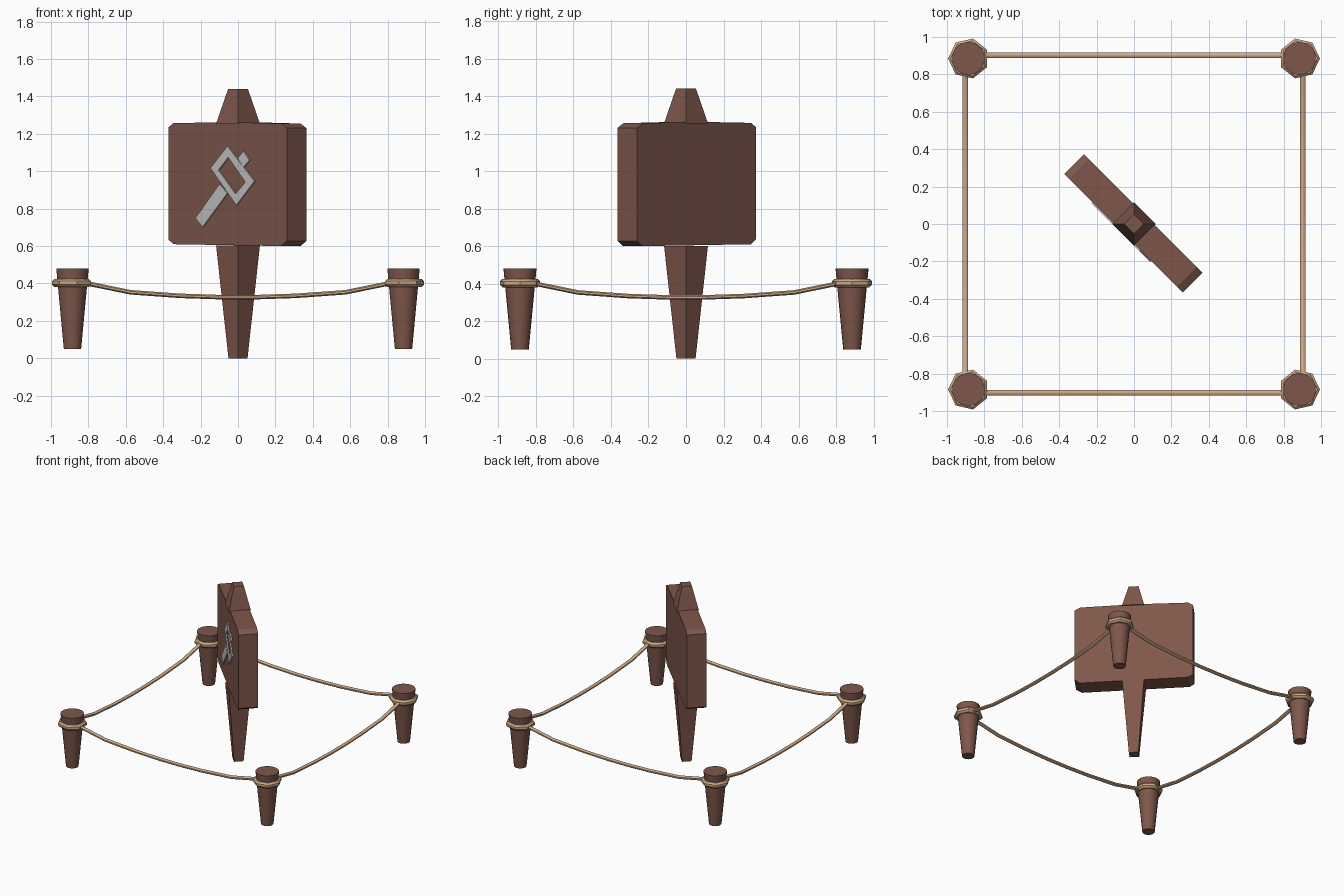
import bpy, bmesh, math
from mathutils import Vector, Matrix

if "Cube" in bpy.data.objects:
    bpy.data.objects.remove(bpy.data.objects["Cube"])


def material(name, rgb):
    m = bpy.data.materials.new(name)
    m.diffuse_color = (*rgb, 1)
    m.use_nodes = True
    m.node_tree.nodes["Principled BSDF"].inputs["Base Color"].default_value = m.diffuse_color
    return m


WOOD = material("brown_wood", (0.21, 0.095, 0.069))
ROPE = material("tan_rope", (0.62, 0.40, 0.24))
METAL = material("silver", (0.55, 0.55, 0.55))
TURN = Matrix.Rotation(math.radians(-45), 4, 'Z')


def finish(name, bm, mat, matrix=Matrix(), smooth=False):
    bmesh.ops.recalc_face_normals(bm, faces=bm.faces)
    me = bpy.data.meshes.new(name)
    bm.to_mesh(me)
    bm.free()
    me.materials.append(mat)
    me.transform(matrix)
    ob = bpy.data.objects.new(name, me)
    bpy.context.collection.objects.link(ob)
    if smooth:
        bpy.context.view_layer.objects.active = ob
        ob.select_set(True)
        bpy.ops.object.shade_smooth_by_angle(angle=math.radians(40))
        ob.select_set(False)
    return ob


def slab(bm, profile, y0, y1):
    """Extrude an (x, z) outline from y0 to y1."""
    face = bm.faces.new([bm.verts.new((x, y0, z)) for x, z in profile])
    ext = bmesh.ops.extrude_face_region(bm, geom=[face])
    vs = [g for g in ext["geom"] if isinstance(g, bmesh.types.BMVert)]
    bmesh.ops.translate(bm, verts=vs, vec=(0, y1 - y0, 0))


def frustum(name, sides, r0, r1, z0, z1, pos=(0, 0), spin=0, smooth=False):
    bm = bmesh.new()
    bmesh.ops.create_cone(bm, cap_ends=True, segments=sides, radius1=r0,
                          radius2=r1, depth=z1 - z0)
    mat = Matrix.Translation((*pos, (z0 + z1) / 2)) @ Matrix.Rotation(spin, 4, 'Z')
    return finish(name, bm, WOOD, mat, smooth)


def tube(name, points, rw, rh, sides=8, closed=False, matrix=Matrix()):
    """Sweep an ellipse (half width rw, half height rh) along a path."""
    bm = bmesh.new()
    n = len(points)
    rings = []
    for i, p in enumerate(points):
        a = points[(i - 1) % n] if closed else points[max(i - 1, 0)]
        b = points[(i + 1) % n] if closed else points[min(i + 1, n - 1)]
        t = (Vector(b) - Vector(a)).normalized()
        side = t.cross(Vector((0, 0, 1))).normalized()
        up = side.cross(t)
        angles = [2 * math.pi * (k + 0.5) / sides for k in range(sides)]
        rings.append([bm.verts.new(Vector(p) + side * rw * math.cos(w)
                                   + up * rh * math.sin(w)) for w in angles])
    for i in range(n if closed else n - 1):
        r, s = rings[i], rings[(i + 1) % n]
        for k in range(sides):
            j = (k + 1) % sides
            bm.faces.new((r[k], r[j], s[j], s[k]))
    if not closed:
        bm.faces.new(rings[0])
        bm.faces.new(rings[-1])
    return finish(name, bm, ROPE, matrix, True)


# Sign board with clipped corners, set diagonally
bm = bmesh.new()
slab(bm, [(-0.452, 0.635), (-0.415, 0.61), (0.40, 0.60), (0.443, 0.628),
          (0.443, 1.23), (0.40, 1.255), (0.0, 1.263), (-0.415, 1.257),
          (-0.452, 1.235)], -0.074, 0.074)
finish("sign_board", bm, WOOD, TURN)

# Stake below and cap above the board
frustum("sign_stake", 4, 0.051, 0.117, 0.0, 0.602)
frustum("sign_cap", 4, 0.117, 0.053, 1.255, 1.44)

# Hammer emblem: head frame, handle and tip
bm = bmesh.new()
outer = [(0.002, 1.134), (0.206, 0.947), (0.07, 0.819), (-0.126, 1.017)]
inner = [(0.008, 1.075), (0.138, 0.942), (0.063, 0.878), (-0.066, 1.006)]
for i in range(4):
    j = (i + 1) % 4
    slab(bm, [outer[i], outer[j], inner[j], inner[i]], -0.083, -0.074)
slab(bm, [(-0.239, 0.75), (-0.186, 0.702), (0.002, 0.883), (-0.058, 0.931)],
     -0.083, -0.074)
slab(bm, [(0.08, 1.07), (0.123, 1.107), (0.168, 1.059), (0.123, 1.022)],
     -0.083, -0.074)
finish("emblem", bm, METAL, TURN)

# Corner posts, each with a rope loop
C = 0.885
for sx in (-1, 1):
    for sy in (-1, 1):
        frustum("corner_post", 18, 0.047, 0.088, 0.05, 0.48,
                (sx * C, sy * C), smooth=True)
        loop = [(sx * (C + 0.087 * math.cos(2 * math.pi * k / 7)),
                 sy * C + 0.087 * math.sin(2 * math.pi * k / 7), 0.403)
                for k in range(7)]
        tube("rope_loop", loop, 0.024, 0.024, closed=True)

# Sagging ropes between the posts
half = [(0.82, 0.403), (0.575, 0.353), (0.31, 0.334), (0.1, 0.327)]
path = [(-x, -0.902, z) for x, z in half] + [(x, -0.902, z) for x, z in half[::-1]]
for k in range(4):
    tube("rope", path, 0.016, 0.013, matrix=Matrix.Rotation(k * math.pi / 2, 4, 'Z'))
